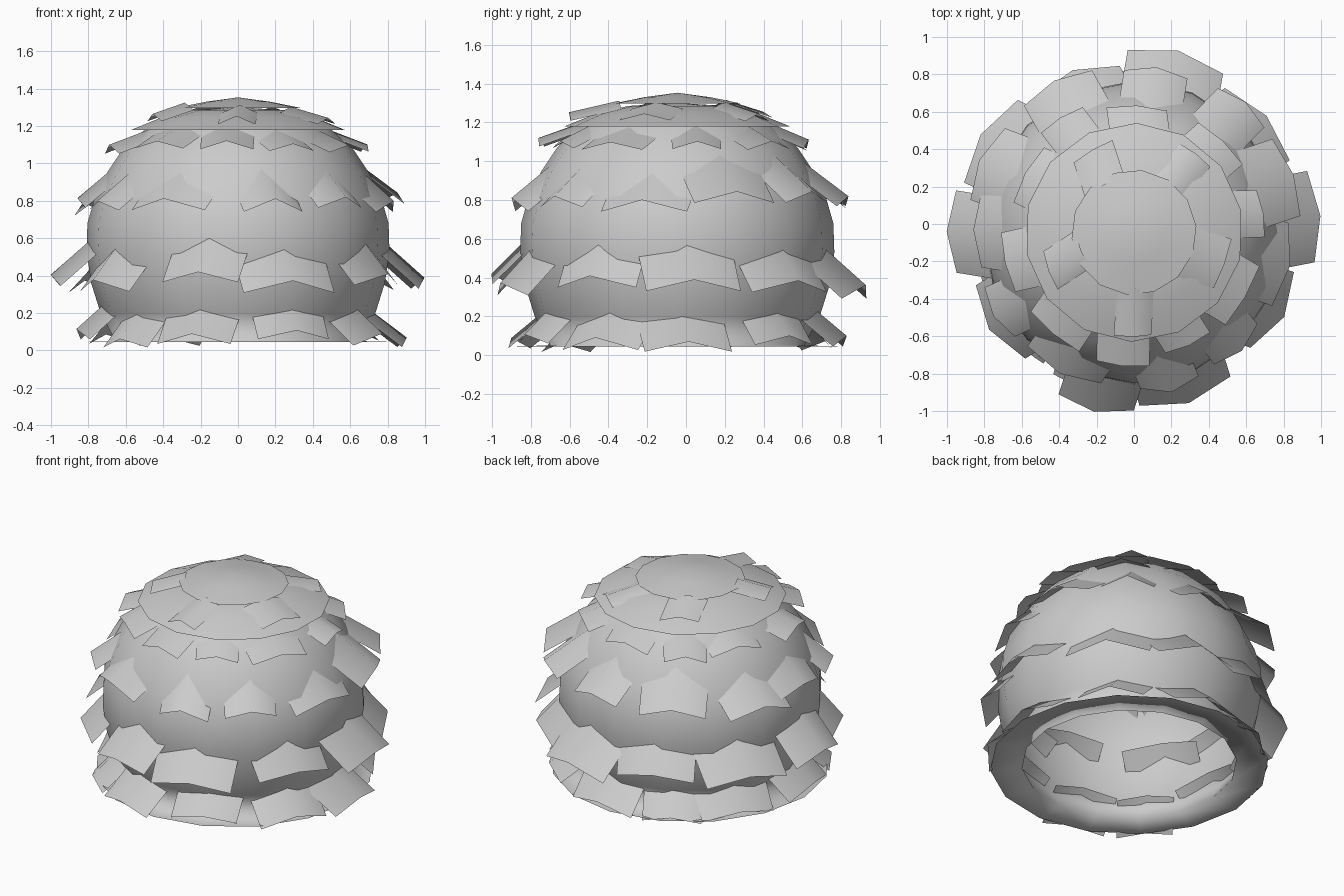
import bpy, bmesh, math, random
from mathutils import Vector

if "Cube" in bpy.data.objects:
    bpy.data.objects.remove(bpy.data.objects["Cube"])

random.seed(7)
CY = -0.045  # the body's axis sits slightly towards the front

grey = bpy.data.materials.new("light_grey")
grey.diffuse_color = (0.6, 0.6, 0.6, 1)
grey.use_nodes = True
grey.node_tree.nodes["Principled BSDF"].inputs["Base Color"].default_value = grey.diffuse_color


def finish(name, bm):
    me = bpy.data.meshes.new(name)
    bm.to_mesh(me)
    bm.free()
    me.materials.append(grey)
    for p in me.polygons:
        p.use_smooth = True
    ob = bpy.data.objects.new(name, me)
    ob.location.y = CY
    bpy.context.collection.objects.link(ob)
    return ob


def lathe(name, profile, seg, phase=0.0):
    """Revolve (radius, z) points; a zero radius becomes a single tip."""
    bm = bmesh.new()
    rings = []
    for r, z in profile:
        n = 1 if r == 0 else seg
        rings.append([bm.verts.new((r * math.cos(2 * math.pi * i / seg + phase),
                                    r * math.sin(2 * math.pi * i / seg + phase), z))
                      for i in range(n)])
    for a, b in zip(rings, rings[1:]):
        for i in range(seg):
            j = (i + 1) % seg
            if len(b) == 1:
                bm.faces.new((a[i], a[j], b[0]))
            else:
                bm.faces.new((a[i], a[j], b[j], b[i]))
    return finish(name, bm)


# Rounded body, open underneath, with a flat brim at the foot
lathe("body", [(0.85, 0.045), (0.655, 0.05), (0.735, 0.2), (0.785, 0.36),
               (0.81, 0.53), (0.805, 0.68), (0.765, 0.82), (0.70, 0.95),
               (0.62, 1.07), (0.50, 1.18)], 16)

# Two shallow cones closing the top
lathe("upper_cap", [(0.585, 1.178), (0.42, 1.245), (0.25, 1.285), (0, 1.30)], 14, 0.2)
lathe("top_cap", [(0.335, 1.297), (0.17, 1.33), (0, 1.353)], 14, 0.1)


def tuft(bm, ang, r0, z0, r1, z1, width, fold, yaw):
    """Folded plate sloping outwards and down from the body."""
    rad = Vector((math.cos(ang), math.sin(ang), 0))
    tan = Vector((-rad.y, rad.x, 0))
    root = rad * r0 + Vector((0, 0, z0))
    run = rad * (r1 - r0) + Vector((0, 0, z1 - z0)) + tan * yaw
    side = (tan - rad * yaw * 0.8).normalized()
    normal = run.cross(side).normalized()
    if normal.z < 0:
        normal = -normal
    rows = []
    for k in (0, 1):
        row = []
        for s in (-1, 0, 1):
            p = root + run * k + side * (s * width / 2) - normal * (fold * abs(s))
            p.z = max(p.z, 0.0)
            row.append(bm.verts.new(p))
        rows.append(row)
    for i in (0, 1):
        bm.faces.new((rows[0][i], rows[1][i], rows[1][i + 1], rows[0][i + 1]))


# Rows of tufts: name, count, first angle, root r, root z, tip r, tip z, width, fold
ROWS = [
    ("crown_tufts", 5, 55, 0.30, 1.315, 0.53, 1.255, 0.26, 0.04),
    ("upper_tufts", 10, 10, 0.48, 1.19, 0.70, 1.105, 0.33, 0.05),
    ("shoulder_tufts", 11, 20, 0.61, 1.03, 0.89, 0.82, 0.40, 0.08),
    ("waist_tufts", 10, 75, 0.74, 0.62, 0.955, 0.39, 0.46, 0.085),
    ("foot_tufts", 10, 5, 0.69, 0.25, 0.88, 0.09, 0.42, 0.075),
]
for name, n, start, r0, z0, r1, z1, w, f in ROWS:
    bm = bmesh.new()
    for i in range(n):
        a = math.radians(start + 360 * i / n + random.uniform(-5, 5))
        dz = random.uniform(-0.03, 0.03) * (0.5 if r0 < 0.5 else 1)
        dr = random.uniform(-0.04, 0.03)
        if name == "waist_tufts" and i in (0, 3, 8):  # widest-reaching tufts
            a, dr = math.radians(start + 36 * i), 0.045
        tuft(bm, a, r0, z0 + dz, r1 + dr, z1 + dz, w * random.uniform(0.75, 1.15),
             f * random.uniform(0.8, 1.15), random.uniform(-0.06, 0.06))
    finish(name, bm)
